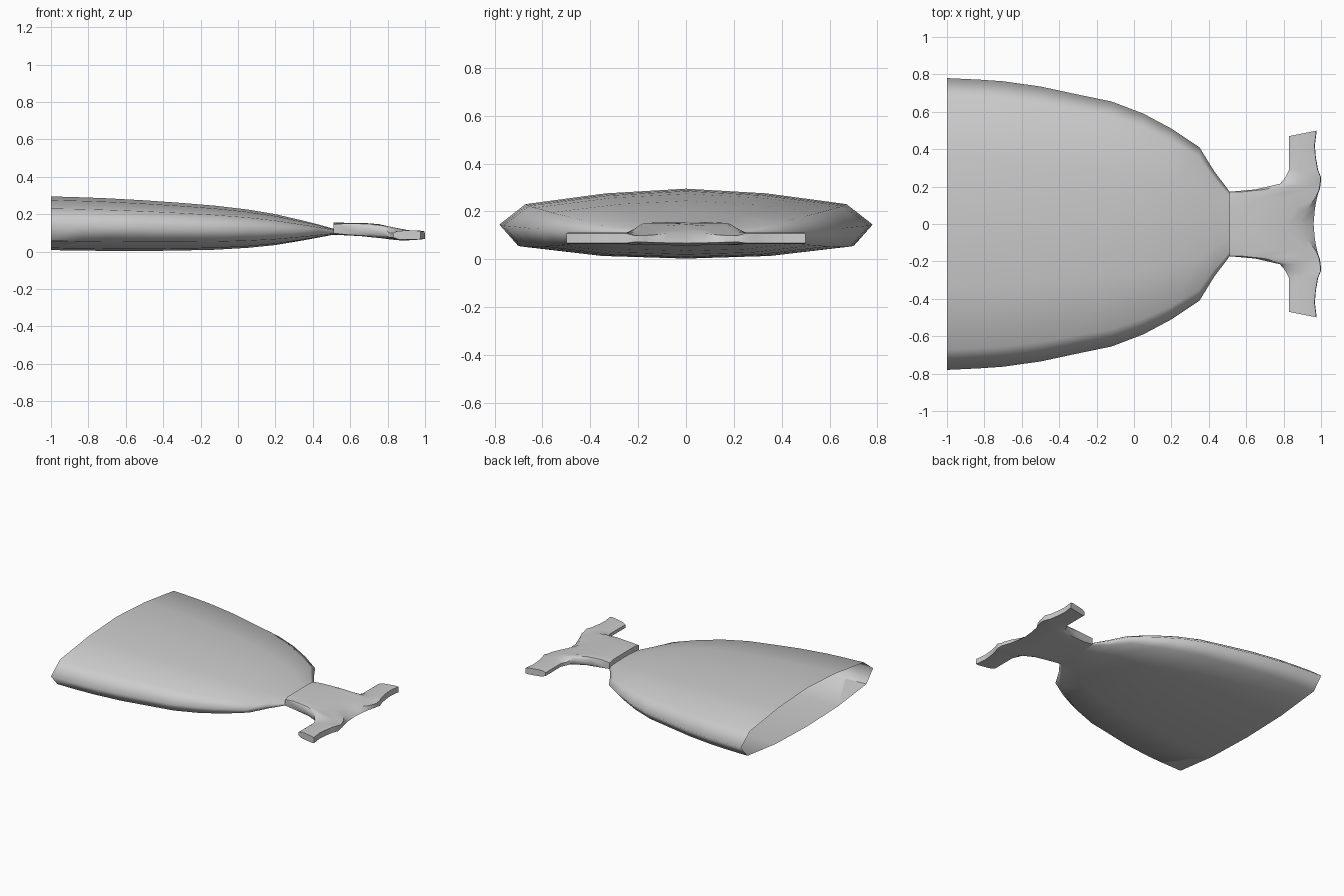
import bpy, bmesh

cube = bpy.data.objects.get("Cube")
if cube:
    bpy.data.objects.remove(cube)

grey = bpy.data.materials.new("plain_grey")
grey.use_nodes = True
grey.diffuse_color = (0.6, 0.6, 0.6, 1)
grey.node_tree.nodes["Principled BSDF"].inputs["Base Color"].default_value = (0.6, 0.6, 0.6, 1)


def finish(name, bm):
    mesh = bpy.data.meshes.new(name)
    bm.to_mesh(mesh)
    bm.free()
    mesh.materials.append(grey)
    obj = bpy.data.objects.new(name, mesh)
    bpy.context.collection.objects.link(obj)
    return obj


def loft(bm, loops):
    """Bridge consecutive closed loops of points with quads."""
    rings = [[bm.verts.new(p) for p in loop] for loop in loops]
    faces = []
    for a, b in zip(rings, rings[1:]):
        n = len(a)
        faces.append([bm.faces.new((a[i], a[(i + 1) % n], b[(i + 1) % n], b[i])) for i in range(n)])
    return rings, faces


def interp(x, table):
    for a, b in zip(table, table[1:]):
        if x <= b[0]:
            t = max(0, (x - a[0]) / (b[0] - a[0]))
            return [p + (q - p) * t for p, q in zip(a[1:], b[1:])]
    return table[-1][1:]


# Broad shell, open at its wide end: x, half width, top, rim height, bottom
stations = [
    (-1, .78, .295, .145, .008), (-.83, .772, .29, .143, .005),
    (-.7, .763, .285, .141, .004), (-.5, .735, .274, .138, .003),
    (-.3, .692, .26, .134, .006), (-.12, .655, .245, .13, .01),
    (.05, .59, .225, .126, .02), (.2, .51, .2, .12, .035),
    (.35, .41, .165, .113, .06), (.43, .28, .145, .11, .075),
    (.51, .175, .122, .106, .09)]
# Half section as width and height fractions, from the top down to the bottom
section = [(0, 1), (.43, .87), (.86, .57), (1, 0), (.9, -.64), (.47, -.92), (0, -1)]
outline = section + [(-w, h) for w, h in section[-2:0:-1]]


def shell_loop(x, half, top, rim, bottom):
    return [(x, w * half, rim + h * (top - rim if h > 0 else rim - bottom)) for w, h in outline]


bm = bmesh.new()
rings, faces = loft(bm, [shell_loop(*s) for s in stations])
bmesh.ops.recalc_face_normals(bm, faces=bm.faces[:])
if faces[0][0].normal.z < 0:
    bmesh.ops.reverse_faces(bm, faces=bm.faces[:])
# Inward turned corner panel at the open end
a, b, c, d = rings[0][7], rings[0][8], rings[1][8], rings[1][7]
bm.faces.remove(faces[0][7])
panel = bm.faces.new((a, b, c))
rest = bm.faces.new((a, c, d))
for f, sign in ((panel, 1), (rest, -1)):
    f.normal_update()
    if f.normal.z * sign < 0:
        f.normal_flip()
for f in bm.faces:
    f.smooth = True
for e in panel.edges:
    e.smooth = False
finish("shell_body", bm)

# Neck and crossbar, lofted sideways: y, start x, top end x, bottom end x, start thickness
half = [
    (0, .51, .88, .96, 1), (.08, .51, .925, .967, 1), (.14, .51, .97, .978, .95),
    (.172, .51, .985, .988, .7), (.185, .65, .99, .993, .5), (.215, .78, .995, .998, .5),
    (.25, .81, .998, 1, .5), (.29, .83, .982, .984, .5), (.36, .83, .97, .972, .5),
    (.42, .83, .965, .967, .5), (.47, .83, .975, .977, .5)]
# Centre height and half thickness along x
thickness = [(.51, .122, .033), (.65, .119, .034), (.74, .113, .037), (.83, .095, .032),
             (.89, .088, .03), (.96, .085, .02), (1, .086, .015)]
steps = [(0, 0), (.15, .9), (.4, 1), (.65, 1), (.85, 1), (1, .85)]


def handle_loop(y, x0, x_top, x_bottom, start):
    points = []
    for sign, x1 in ((1, x_top), (-1, x_bottom)):
        side = []
        for t, full in steps:
            x = x0 + (x1 - x0) * t
            z, h = interp(x, thickness)
            if abs(y) > .22:
                z, h = .088, .024
            k = start if t == 0 else full if t == 1 else max(full, start)
            # Tips splay outwards along their ends
            tip = (x - .83) * .2 if y > .46 else -(x - .83) * .2 if y < -.46 else 0
            side.append((x, y + tip, z + sign * h * k))
        points += side if sign > 0 else side[::-1]
    return points


loops = [handle_loop(-y, *r) for y, *r in half[:0:-1]] + [handle_loop(*r) for r in half]
bm = bmesh.new()
rings, faces = loft(bm, loops)
for ring in (rings[0], rings[-1]):
    bm.faces.new(ring)
bmesh.ops.recalc_face_normals(bm, faces=bm.faces[:])
handle = finish("neck_and_crossbar", bm)
bpy.ops.object.select_all(action="DESELECT")
handle.select_set(True)
bpy.context.view_layer.objects.active = handle
bpy.ops.object.shade_smooth_by_angle(angle=.75)
